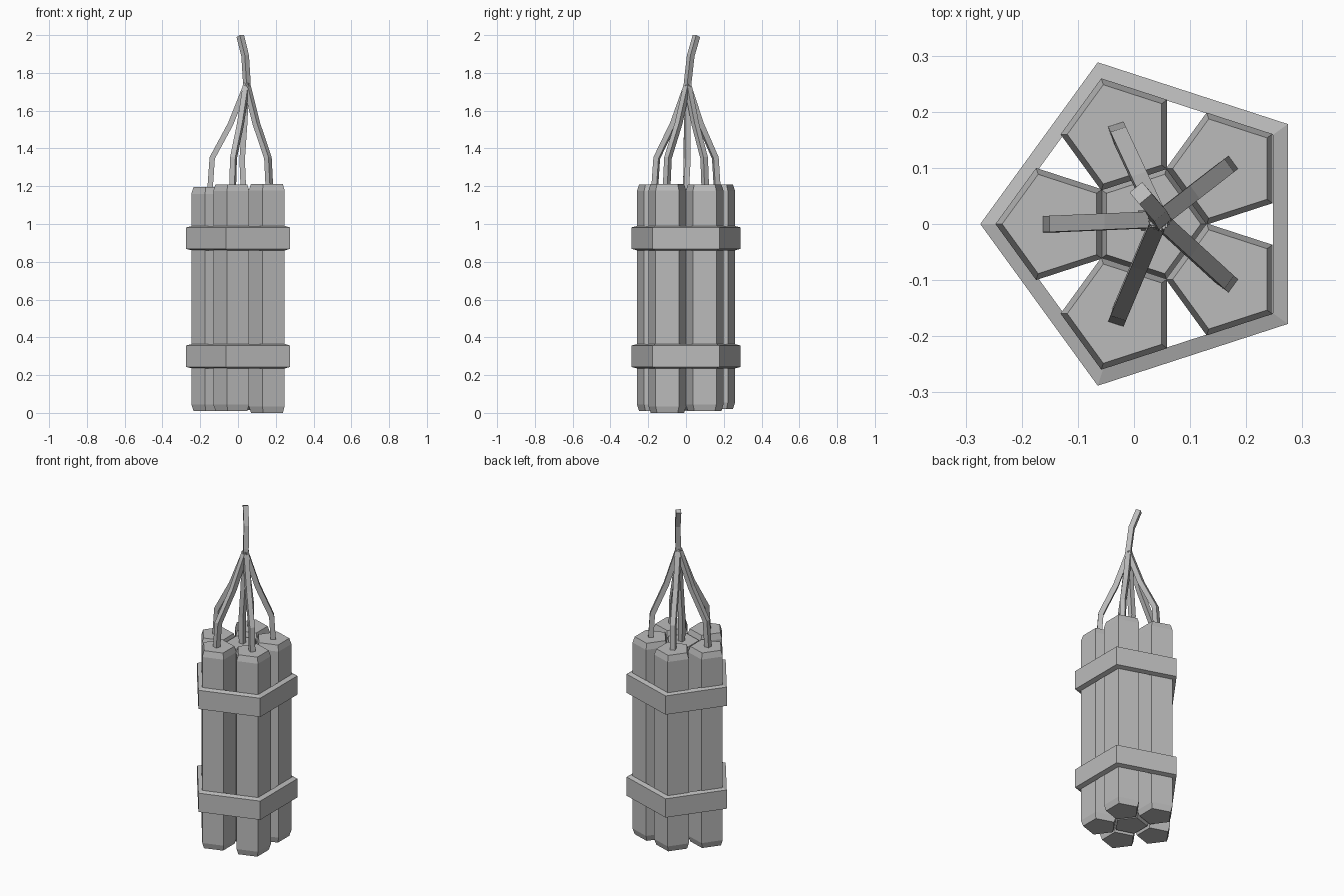
import bpy, bmesh
from math import cos, sin, radians
from mathutils import Vector

if "Cube" in bpy.data.objects:
    bpy.data.objects.remove(bpy.data.objects["Cube"])

grey = bpy.data.materials.new("plain grey")
grey.use_nodes = True
colour = (0.5, 0.5, 0.5, 1)
grey.diffuse_color = colour
grey.node_tree.nodes["Principled BSDF"].inputs["Base Color"].default_value = colour


def loft(name, rings, closed=False):
    """Skin a list of point rings; cap the ends, or join last to first."""
    bm = bmesh.new()
    loops = [[bm.verts.new(p) for p in ring] for ring in rings]
    n = len(loops[0])
    pairs = list(zip(loops, loops[1:]))
    if closed:
        pairs.append((loops[-1], loops[0]))
    else:
        bm.faces.new(loops[0])
        bm.faces.new(loops[-1])
    for a, b in pairs:
        for i in range(n):
            j = (i + 1) % n
            bm.faces.new((a[i], a[j], b[j], b[i]))
    bmesh.ops.recalc_face_normals(bm, faces=bm.faces[:])
    mesh = bpy.data.meshes.new(name)
    bm.to_mesh(mesh)
    bm.free()
    mesh.materials.append(grey)
    obj = bpy.data.objects.new(name, mesh)
    bpy.context.collection.objects.link(obj)


def pentagon(x, y, z, r, start=180):
    angles = [radians(start + 72 * i) for i in range(5)]
    return [(x + r * cos(a), y + r * sin(a), z) for a in angles]


def stick(name, x, y, low, high, start=180):
    r, inset, bevel = 0.105, 0.012, 0.035
    loft(name, [pentagon(x, y, low, r - inset, start),
                pentagon(x, y, low + bevel, r, start),
                pentagon(x, y, high - bevel, r, start),
                pentagon(x, y, high, r - inset, start)])


def cord(name, path, side, half=0.0145):
    """Square cord along a path, kept level across the side direction."""
    pts = [Vector(p) for p in path]
    side = Vector(side).normalized()
    rings = []
    for i, p in enumerate(pts):
        tangent = (pts[min(i + 1, len(pts) - 1)] - pts[max(i - 1, 0)]).normalized()
        across = tangent.cross(side).normalized()
        rings.append([p + half * (u * side + v * across)
                      for u, v in ((1, 1), (-1, 1), (-1, -1), (1, -1))])
    loft(name, rings)


# Five outer sticks around a centre one, with slightly uneven ends
CX, RING = 0.026, 0.168
sticks = {
    "left_back": (36, 0.01, 1.21),
    "right_back": (108, 0.02, 1.21),
    "right": (180, 0.01, 1.195),
    "right_front": (252, 0.01, 1.21),
    "left_front": (324, 0.0, 1.212),
}
joint = Vector((0.045, 0.008, 1.74))
for place, (angle, low, high) in sticks.items():
    a = radians(angle)
    x, y = CX + RING * cos(a), RING * sin(a)
    stick("stick_" + place, x, y, low, high)
    # Fuse rising from the stick and leaning in to the joint
    base = Vector((x, y, 0))

    def lean(t, z):
        p = base.lerp(joint, t)
        return (p.x, p.y, z)
    cord("fuse_" + place,
         [lean(-0.04, high - 0.03), lean(0.03, 1.35), lean(0.55, 1.53), joint],
         (-sin(a), cos(a), 0))

stick("stick_centre", CX, 0, 0.015, 1.185, 0)
cord("fuse_centre", [(0.03, 0, 1.15), (0.022, 0.01, 1.34), (0.035, 0.01, 1.53), joint],
     (0, 1, 0))

# Twisted end of the fuses
cord("fuse_end", [(0.045, 0.006, 1.7), (0.046, 0.01, 1.76), (0.038, 0.025, 1.89),
                  (0.012, 0.055, 1.995)], (0.6, 0.5, 0))

# Straps with sloping rims
for name, low in (("strap_lower", 0.235), ("strap_upper", 0.86)):
    high = low + 0.13
    loft(name, [pentagon(0.029, 0, z, r) for z, r in
                ((low, 0.27), (low + 0.008, 0.303), (high - 0.008, 0.303), (high, 0.27))],
         closed=True)
